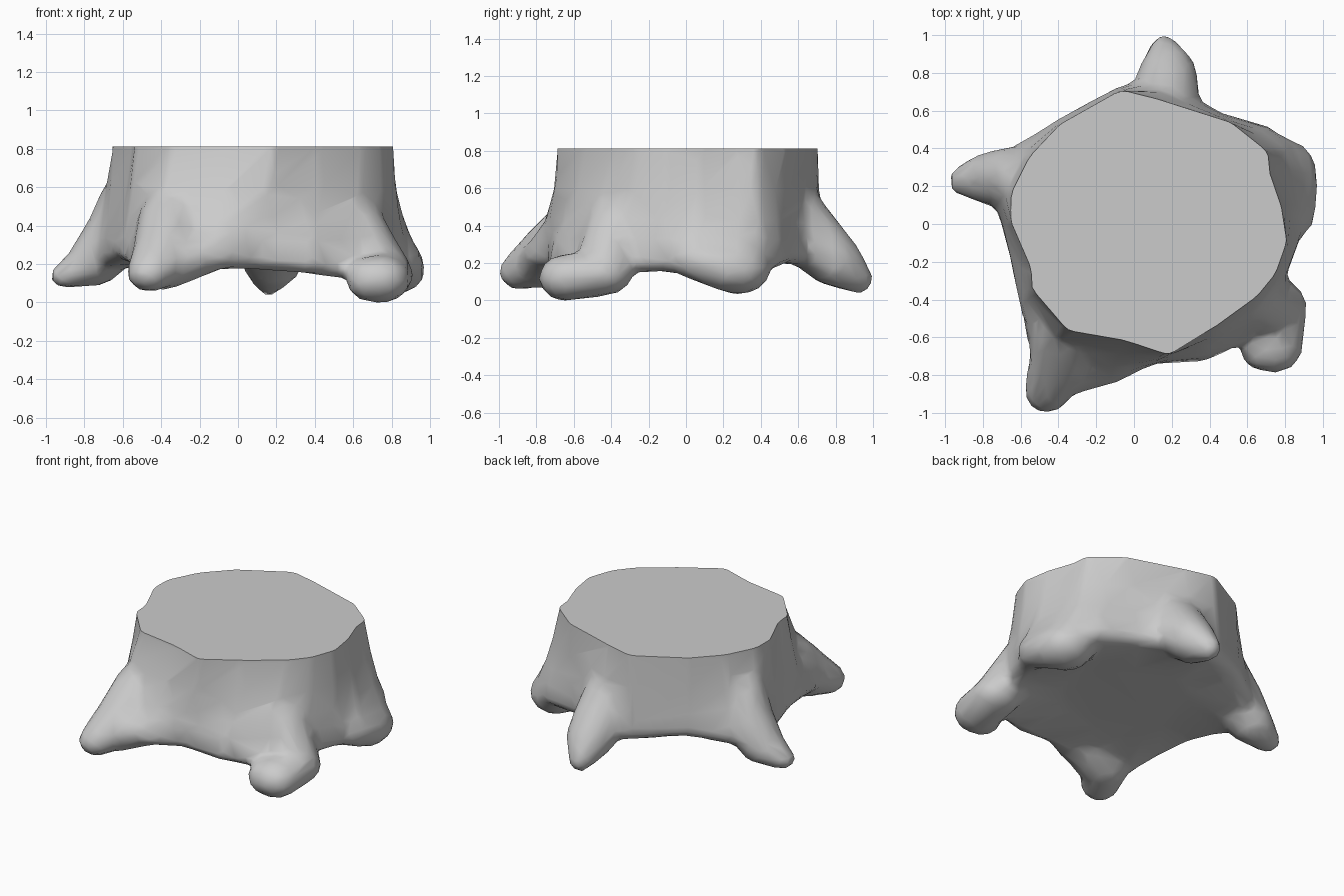
import bpy, bmesh
from mathutils import Vector

cube = bpy.data.objects.get("Cube")
if cube:
    bpy.data.objects.remove(cube)

TOP = 0.82

grey = bpy.data.materials.new("stump_grey")
grey.use_nodes = True
colour = (0.6, 0.6, 0.6, 1)
grey.diffuse_color = colour
grey.node_tree.nodes["Principled BSDF"].inputs["Base Color"].default_value = colour

# Outlines of the cut top and of the flared foot, anticlockwise, point for point
top_outline = [(-.08, .72), (-.4, .54), (-.56, .37), (-.66, .17), (-.66, .02),
               (-.55, -.23), (-.55, -.33), (-.36, -.55), (-.06, -.6), (.18, -.68),
               (.42, -.53), (.64, -.37), (.74, -.25), (.8, -.08), (.77, .1),
               (.7, .3), (.7, .39), (.6, .47), (.5, .55), (.12, .67)]
foot_outline = [(-.12, .73), (-.42, .57), (-.67, .42), (-.8, .24), (-.72, .01),
                (-.67, -.21), (-.62, -.43), (-.56, -.72), (-.15, -.86), (.08, -.74),
                (.36, -.73), (.6, -.62), (.77, -.36), (.86, -.12), (.93, .06),
                (.93, .28), (.86, .43), (.72, .53), (.44, .61), (.14, .82)]
# Height of the lower rim at each of those points: it arches between roots
rim_height = [.23, .27, .22, .17, .2, .23, .21, .16, .18, .18,
              .16, .13, .15, .16, .13, .11, .13, .18, .21, .19]

# Each root is a chain of blobs: x, y, z, width radius, height radius
roots = {
    "right": [(-.59, .22, .55, .14, .13), (-.65, .25, .36, .17, .14),
              (-.76, .255, .21, .15, .12), (-.91, .24, .145, .085, .065)],
    "back": [(.13, .54, .5, .2, .16), (.16, .7, .32, .18, .16),
             (.17, .8, .22, .16, .14), (.15, .94, .12, .075, .08)],
    "left": [(.66, .22, .36, .2, .15), (.78, .29, .175, .18, .14)],
    "left_flank": [(.68, .05, .36, .16, .15), (.84, .05, .23, .11, .11),
                   (.83, .23, .18, .14, .13)],
    "front_left": [(.58, -.36, .42, .17, .15), (.75, -.43, .15, .16, .12),
                   (.74, -.63, .13, .15, .13), (.67, -.65, .13, .12, .12)],
    "front_right": [(-.36, -.54, .44, .18, .15), (-.4, -.73, .25, .17, .16),
                    (-.47, -.87, .16, .125, .1)],
    "front_right_heel": [(-.4, -.75, .2, .16, .13), (-.2, -.71, .26, .15, .11)],
}

bm = bmesh.new()


def hull(points):
    verts = [bm.verts.new(p) for p in points]
    result = bmesh.ops.convex_hull(bm, input=verts)
    spare = [g for g in result["geom_interior"] + result["geom_unused"]
             if isinstance(g, bmesh.types.BMVert) and g.is_valid]
    bmesh.ops.delete(bm, geom=list(set(spare)), context='VERTS')


# Unit ball used for every blob
ball = bmesh.new()
bmesh.ops.create_icosphere(ball, subdivisions=2, radius=1)
ball_points = [v.co.copy() for v in ball.verts]
ball.free()


def blob(x, y, z, width, height):
    return [Vector((x + p.x * width, y + p.y * width, z + p.z * height))
            for p in ball_points]


# Trunk: rows of height, flare, scale and how far the row follows the rim
rows = [(.22, 1, .5, 0), (0, 1, .92, 1), (.04, 1, .99, 1), (.34, .82, 1, 0),
        (.43, .56, 1, 0), (.6, .28, 1, 0), (TOP, 0, 1, 0), (.92, 0, 1, 0)]
rings = []
for z, flare, scale, follow in rows:
    ring = []
    for top, foot, rim in zip(top_outline, foot_outline, rim_height):
        point = Vector(top).lerp(Vector(foot), flare) * scale
        ring.append(bm.verts.new((point.x, point.y, z + rim * follow)))
    rings.append(ring)
n = len(top_outline)
for low, high in zip(rings, rings[1:]):
    for i in range(n):
        j = (i + 1) % n
        bm.faces.new((low[i], low[j], high[j], high[i]))
bm.faces.new(rings[0][::-1])
bm.faces.new(rings[-1])

# Roots: hull between neighbouring blobs
for chain in roots.values():
    for a, b in zip(chain, chain[1:]):
        hull(blob(*a) + blob(*b))
bmesh.ops.recalc_face_normals(bm, faces=bm.faces)

mesh = bpy.data.meshes.new("tree_stump")
bm.to_mesh(mesh)
bm.free()
stump = bpy.data.objects.new("tree_stump", mesh)
bpy.context.collection.objects.link(stump)
bpy.context.view_layer.objects.active = stump
stump.select_set(True)

# Fuse trunk and roots into one soft skin
remesh = stump.modifiers.new("fuse", 'REMESH')
remesh.mode = 'VOXEL'
remesh.voxel_size = 0.025
soften = stump.modifiers.new("soften", 'SMOOTH')
soften.factor = 0.5
soften.iterations = 9
simplify = stump.modifiers.new("simplify", 'DECIMATE')
simplify.ratio = 0.06
for name in ("fuse", "soften", "simplify"):
    bpy.ops.object.modifier_apply(modifier=name)

# Saw the top off flat
bm = bmesh.new()
bm.from_mesh(stump.data)
cut = bmesh.ops.bisect_plane(bm, geom=bm.verts[:] + bm.edges[:] + bm.faces[:],
                             plane_co=(0, 0, TOP), plane_no=(0, 0, 1), clear_outer=True)
rim_edges = [e for e in cut["geom_cut"] if isinstance(e, bmesh.types.BMEdge)]
bmesh.ops.contextual_create(bm, geom=rim_edges)
bmesh.ops.recalc_face_normals(bm, faces=bm.faces)

# Rest on the ground, centred
for axis in range(3):
    values = [v.co[axis] for v in bm.verts]
    shift = min(values) if axis == 2 else (min(values) + max(values)) / 2
    for v in bm.verts:
        v.co[axis] -= shift
bm.to_mesh(stump.data)
bm.free()

stump.data.materials.clear()
stump.data.materials.append(grey)
bpy.ops.object.shade_smooth_by_angle(angle=0.9)
